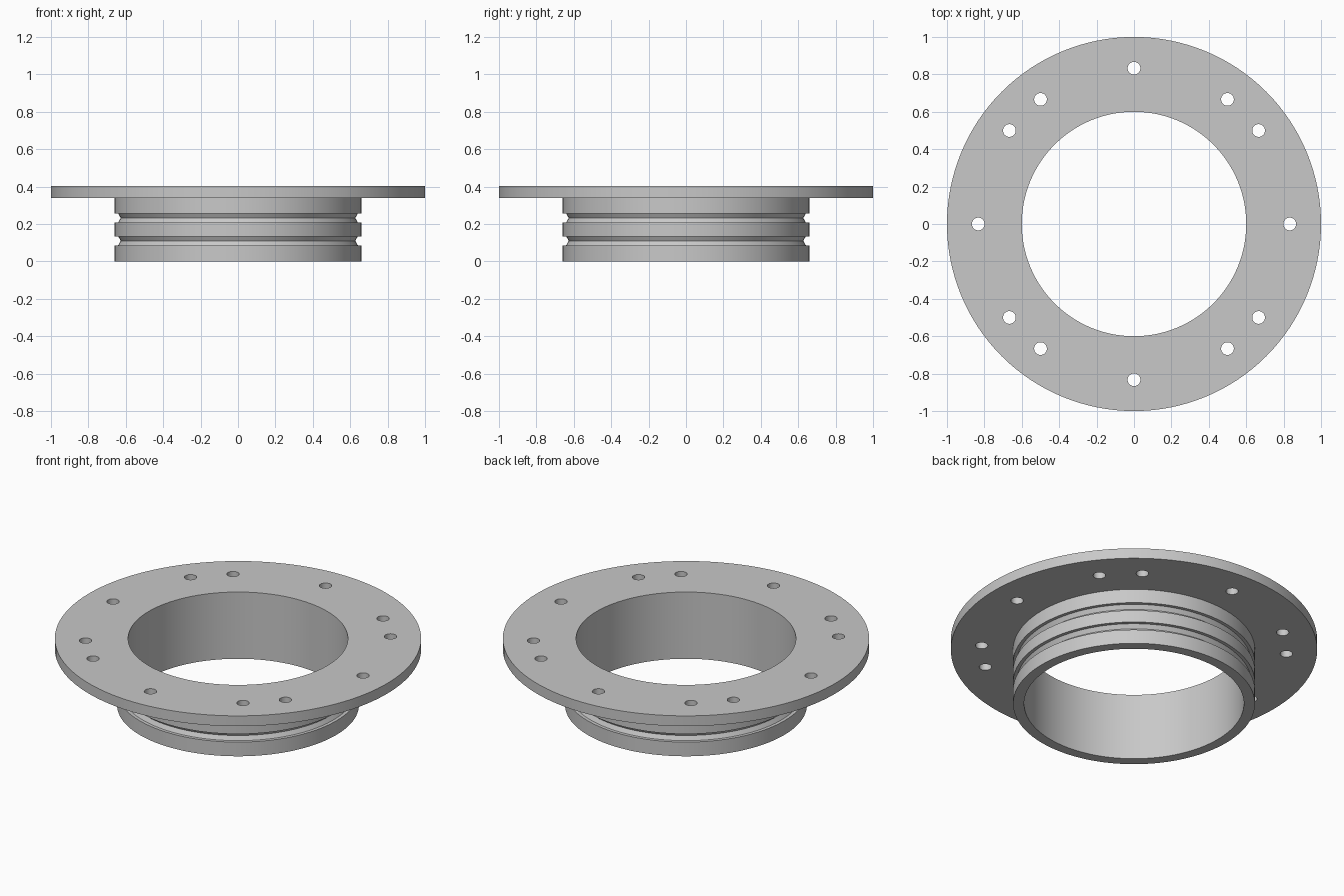
import bpy, bmesh, math
from mathutils import Matrix

if "Cube" in bpy.data.objects:
    bpy.data.objects.remove(bpy.data.objects["Cube"])

SEGMENTS = 128
BORE, COLLAR, RIM = 0.60, 0.66, 1.0
FLANGE_Z, TOP = 0.34, 0.402
BOLT_CIRCLE, BOLT_R = 0.833, 0.034

# One plain grey material
grey = bpy.data.materials.new("plain grey")
grey.use_nodes = True
colour = (0.58, 0.58, 0.58, 1)
grey.diffuse_color = colour
grey.node_tree.nodes["Principled BSDF"].inputs["Base Color"].default_value = colour


def make_object(name, bm):
    bmesh.ops.recalc_face_normals(bm, faces=bm.faces)
    mesh = bpy.data.meshes.new(name)
    bm.to_mesh(mesh)
    bm.free()
    mesh.materials.append(grey)
    obj = bpy.data.objects.new(name, mesh)
    bpy.context.collection.objects.link(obj)
    return obj


def groove(z, half=0.0245):
    """Half-hexagon seal groove cut into the collar, from bottom to top."""
    return [(COLLAR, z - half), (0.641, z - half), (0.627, z),
            (0.641, z + half), (COLLAR, z + half)]


# Flanged collar: closed cross-section revolved about z
profile = [(BORE, 0), (COLLAR, 0), *groove(0.11), *groove(0.232),
           (COLLAR, FLANGE_Z), (RIM, FLANGE_Z), (RIM, TOP), (BORE, TOP)]
bm = bmesh.new()
verts = [bm.verts.new((r, 0, z)) for r, z in profile]
edges = [bm.edges.new((v, verts[i - 1])) for i, v in enumerate(verts)]
bmesh.ops.spin(bm, geom=verts + edges, cent=(0, 0, 0), axis=(0, 0, 1),
               angle=math.tau, steps=SEGMENTS, use_duplicate=False)
bmesh.ops.remove_doubles(bm, verts=bm.verts, dist=1e-4)
flange = make_object("flanged_collar", bm)

# Bolt holes: one on each axis and a pair between each two axes
pair = math.atan2(3, 4)
bm = bmesh.new()
for quarter in range(4):
    for offset in (0, pair, math.pi / 2 - pair):
        a = quarter * math.pi / 2 + offset
        place = Matrix.Translation((BOLT_CIRCLE * math.cos(a),
                                    BOLT_CIRCLE * math.sin(a),
                                    (FLANGE_Z + TOP) / 2))
        bmesh.ops.create_cone(bm, cap_ends=True, segments=32, radius1=BOLT_R,
                              radius2=BOLT_R, depth=0.2, matrix=place)
cutter = make_object("bolt_hole_cutter", bm)
cutter.hide_render = True

cut = flange.modifiers.new("bolt holes", "BOOLEAN")
cut.operation = "DIFFERENCE"
cut.solver = "EXACT"
cut.object = cutter

bpy.ops.object.select_all(action="DESELECT")
flange.select_set(True)
bpy.context.view_layer.objects.active = flange
bpy.ops.object.modifier_apply(modifier=cut.name)
bpy.data.objects.remove(cutter)

# Smooth round walls, crisp corners
bpy.ops.object.shade_smooth_by_angle(angle=math.radians(30))
